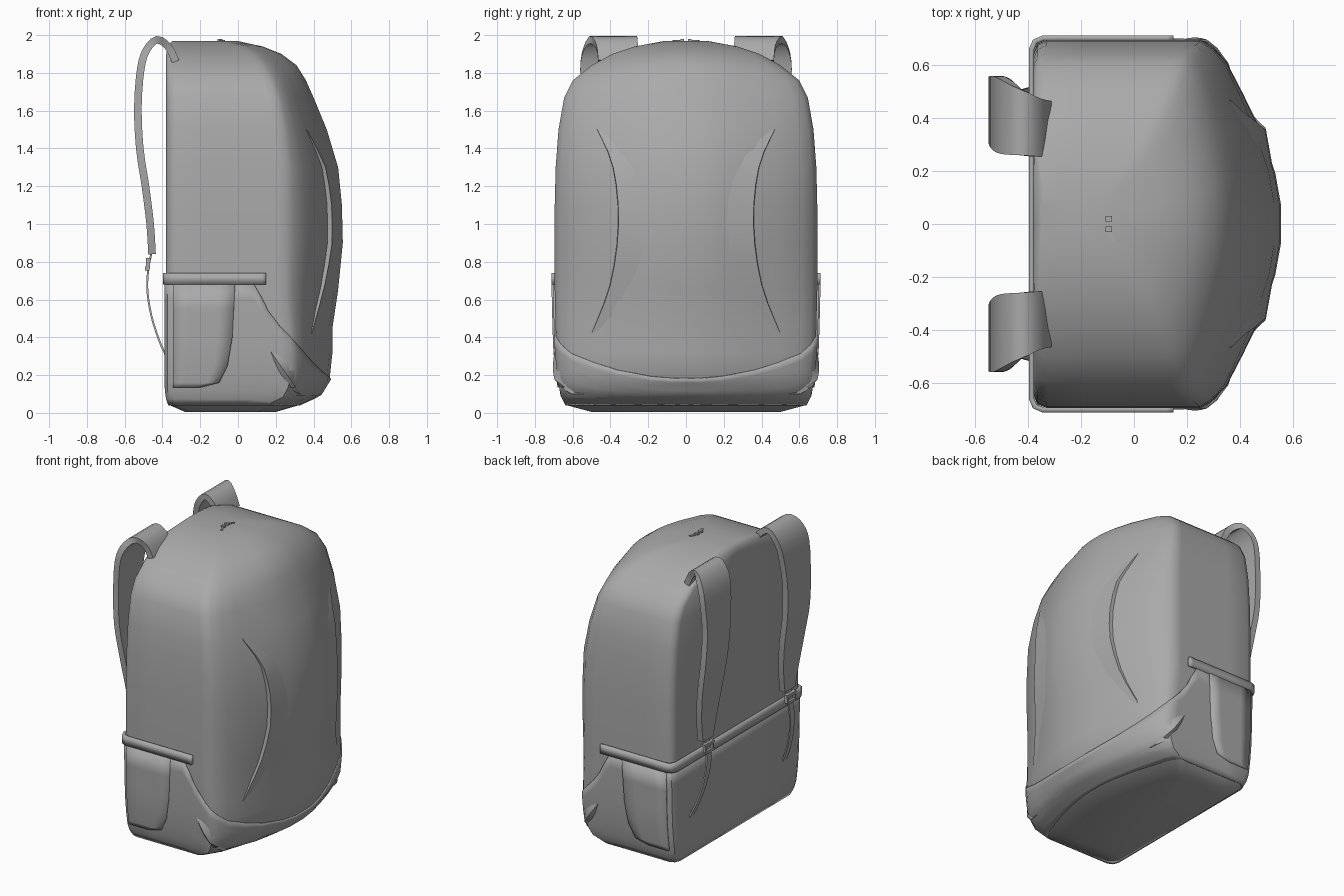
import bpy, bmesh, math
from mathutils import Vector

old = bpy.data.objects.get("Cube")
if old:
    bpy.data.objects.remove(old, do_unlink=True)

GREY = (0.40, 0.40, 0.40, 1)
fabric = bpy.data.materials.new("grey_fabric")
fabric.use_nodes = True
fabric.diffuse_color = GREY
fabric.node_tree.nodes["Principled BSDF"].inputs["Base Color"].default_value = GREY

# Horizontal sections: height, half width, back x, side end x, front x
SECTIONS = [
    (.005, .50, -.28, .05, .20), (.04, .63, -.36, .15, .32), (.09, .655, -.378, .25, .43),
    (.18, .67, -.38, .28, .485), (.32, .685, -.38, .28, .50), (.45, .69, -.38, .27, .50),
    (.65, .695, -.38, .25, .53), (.9, .695, -.38, .25, .555), (1.1, .695, -.38, .25, .55),
    (1.3, .69, -.38, .25, .53), (1.5, .675, -.38, .23, .47), (1.67, .645, -.38, .2, .40),
    (1.76, .6, -.38, .17, .36), (1.84, .5, -.38, .13, .31), (1.9, .39, -.38, .08, .23),
    (1.94, .27, -.375, .02, .13), (1.968, .12, -.35, -.1, .0)]
SIDE = [.25, .5, .7, .79, .83, .92, 1]
FRONT = [(.15, .96), (.33, .88), (.53, .71), (.73, .53), (.93, .28), (1, .11), (1, 0)]


def interp(x, pts):
    """Piecewise linear lookup in ascending (x, value) pairs."""
    if x <= pts[0][0]:
        return pts[0][1]
    for (a, va), (b, vb) in zip(pts, pts[1:]):
        if x <= b:
            return va + (vb - va) * (x - a) / max(b - a, 1e-6)
    return pts[-1][1]


def half_ring(z, off=0):
    w, xb, xs, xf = (interp(z, [(s[0], s[i]) for s in SECTIONS]) for i in range(1, 5))
    w, xb, xf = w + off, xb - off, xf + off
    pts = [(xb, 0), (xb, w - .05), (xb + .015, w - .015), (xb + .05, w)]
    pts += [(xb + .05 + (xs - xb - .05) * f, w) for f in SIDE]
    return pts + [(xs + (xf - xs) * f, w * g) for f, g in FRONT]


def front_x(y, z):
    return interp(abs(y), [(p[1], p[0]) for p in reversed(half_ring(z)[3:])])


def side_y(x, z):
    return interp(x, half_ring(z)[3:])


def finish(name, bm, angle=40, solid=0, mirror=False):
    bmesh.ops.recalc_face_normals(bm, faces=bm.faces)
    me = bpy.data.meshes.new(name)
    bm.to_mesh(me)
    bm.free()
    me.materials.append(fabric)
    ob = bpy.data.objects.new(name, me)
    bpy.context.collection.objects.link(ob)
    if mirror:
        ob.modifiers.new("mirror", 'MIRROR').use_axis = (False, True, False)
    if solid:
        mod = ob.modifiers.new("solid", 'SOLIDIFY')
        mod.thickness, mod.offset = solid, -1
    bpy.ops.object.select_all(action='DESELECT')
    bpy.context.view_layer.objects.active = ob
    ob.select_set(True)
    bpy.ops.object.shade_smooth_by_angle(angle=math.radians(angle))
    return ob


def loft(name, rings, closed=True, caps=True, **kw):
    """Skin rows of points that have equal counts."""
    bm = bmesh.new()
    rows = [[bm.verts.new(p) for p in r] for r in rings]
    n = len(rows[0])
    for a, b in zip(rows, rows[1:]):
        for i in range(n if closed else n - 1):
            j = (i + 1) % n
            bm.faces.new((a[i], a[j], b[j], b[i]))
    if closed and caps:
        bm.faces.new(rows[0])
        bm.faces.new(rows[-1])
    return finish(name, bm, **kw)


def full(half):
    return half + [(p[0], -p[1], *p[2:]) for p in half[-2:0:-1]]


# Main bag
loft("bag_body", [[(x, y, s[0]) for x, y in full(half_ring(s[0]))] for s in SECTIONS], angle=50)

# Base panel wrapped round the bottom, its top edge dropping toward the front
SEAM = [(.135, .70), (.15, .58), (.2, .49), (.28, .40), (.36, .30), (.42, .24), (.5, .18)]
tops = [interp(p[0], SEAM) for p in half_ring(.4)]
rows = []
for t in [0, .05, .12, .25, .4, .55, .7, .85, 1]:
    half = []
    for i, top in enumerate(tops):
        z = .04 + t * (top - .04)
        half.append((*half_ring(z, .009)[i], z))
    rows.append(full(half))
loft("base_panel", rows, caps=False, solid=.012)

# Trim band across the back and both sides
rows = []
for z in (.68, .74):
    half = half_ring(z, .017)[:9]
    rows.append([(x, -y, z) for x, y in half[:0:-1]] + [(x, y, z) for x, y in half])
loft("trim_band", rows, closed=False, solid=.02)

# Side pockets
EDGE = [(.135, -.2), (.16, -.1), (.25, -.055), (.4, -.03), (.68, -.015)]
rows = []
for z in (.135, .16, .2, .25, .32, .4, .55, .68):
    xe = interp(z, EDGE)
    rows.append([(x, side_y(x, z) + .017, z)
                 for x in (-.345 + (xe + .345) * k / 4 for k in range(5))])
loft("side_pocket", rows, closed=False, solid=.014, mirror=True)


# Curved pleats on the front
def smooth_path(pts, steps=3):
    out = []
    for i in range(len(pts) - 1):
        p = [Vector(pts[max(0, min(len(pts) - 1, i + k))]) for k in (-1, 0, 1, 2)]
        for s in range(steps):
            t = s / steps
            out.append(p[1] + .5 * t * (p[2] - p[0] + t * (
                2 * p[0] - 5 * p[1] + 4 * p[2] - p[3] + t * (3 * (p[1] - p[2]) + p[3] - p[0]))))
    return out + [Vector(pts[-1])]


path = smooth_path([(.47, 1.5), (.385, 1.3), (.357, 1.0), (.40, .68), (.50, .42)])
rings = []
for i, (y, z) in enumerate(path):
    s = math.sin(math.pi * i / (len(path) - 1))
    x, inner = front_x(y, z), y - .03 - .13 * s
    rings.append([(x + .002 + .022 * s, y, z), (x - .015, y + .004, z),
                  (front_x(inner, z) - .003, inner, z)])
loft("front_pleat", rings, mirror=True)

# Gathered folds at the lower sides
rings = []
for i in range(7):
    t = i / 6
    s = math.sin(math.pi * t)
    x, z = .17 + .16 * t, .33 - .23 * t
    rings.append([(x, side_y(x, z) + .008 + .022 * s, z),
                  (x - .01 - .03 * s, side_y(x - .04, z) - .01, z - .02 * s),
                  (x + .01 + .05 * s, side_y(x + .06, z) + .004, z + .04 * s)])
loft("side_fold", rings, mirror=True)


# Ribbons swept in the x-z plane: points are x, y, z, width
def ribbon(name, pts, thick, steps=3):
    path = smooth_path(pts, steps)
    rings = []
    for i, p in enumerate(path):
        d = path[min(i + 1, len(path) - 1)] - path[max(i - 1, 0)]
        n = Vector((-d.z, 0, d.x)).normalized() * thick / 2
        c, h = Vector(p[:3]), Vector((0, p[3] / 2, 0))
        rings.append([c + n + h, c + n - h, c - n - h, c - n + h])
    loft(name, rings, mirror=True)


ribbon("shoulder_strap", [
    (-.33, .36, 1.86, .21), (-.37, .365, 1.94, .22), (-.43, .385, 1.975, .25),
    (-.485, .405, 1.92, .28), (-.515, .42, 1.82, .28), (-.53, .43, 1.62, .25),
    (-.52, .44, 1.4, .24), (-.49, .44, 1.2, .22), (-.465, .44, 1.0, .17),
    (-.455, .44, .84, .11)], .04)
ribbon("strap_webbing", [
    (-.455, .44, .86, .05), (-.475, .44, .76, .05), (-.48, .45, .65, .045),
    (-.46, .47, .52, .04), (-.42, .49, .39, .04), (-.38, .50, .30, .04)], .01)


# Small block parts
def block(name, loc, size, turn=0):
    bm = bmesh.new()
    bmesh.ops.create_cube(bm, size=1)
    for v in bm.verts:
        x, y, z = (c * s for c, s in zip(v.co, size))
        v.co = (loc[0] + x * math.cos(turn) - y * math.sin(turn),
                loc[1] + x * math.sin(turn) + y * math.cos(turn), loc[2] + z)
    finish(name, bm, mirror=True)


block("buckle_upper_bar", (-.475, .44, .81), (.025, .10, .02))
block("buckle_lower_bar", (-.48, .44, .765), (.025, .08, .02))
for side in (-1, 1):
    block("buckle_side_bar", (-.477, .44 + side * .04, .788), (.02, .014, .05))
block("zip_slider", (-.095, .02, 1.972), (.025, .02, .014))
block("zip_pull", (-.085, .05, 1.968), (.014, .04, .01), -.5)
